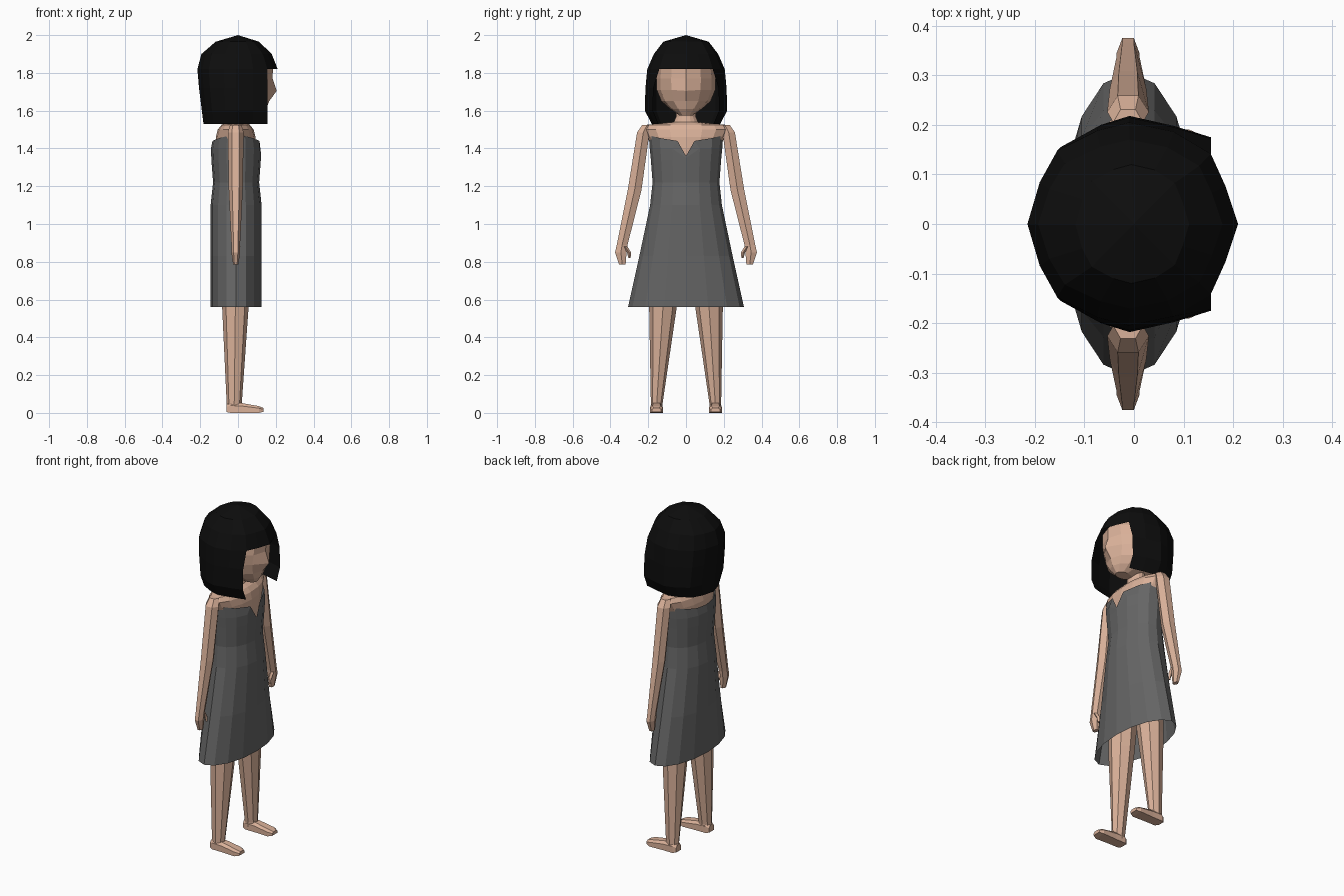
import bpy, bmesh
from math import cos, sin, pi


def material(name, rgb):
    m = bpy.data.materials.new(name)
    m.diffuse_color = (*rgb, 1)
    return m


SKIN = material("skin", (0.70, 0.44, 0.32))
CLOTH = material("dark_cloth", (0.13, 0.13, 0.13))
BLACK = material("black_hair", (0.004, 0.004, 0.004))


def oval(cx, cy, z, rx, ry, n):
    return [(cx + rx * cos(2 * pi * i / n), cy + ry * sin(2 * pi * i / n), z) for i in range(n)]


def loft(name, rings, mat, caps=True, mirror=False, skip=lambda r, i: False):
    """Skin consecutive rings of points with quads."""
    bm = bmesh.new()
    vs = [[bm.verts.new(p) for p in ring] for ring in rings]
    n = len(vs[0])
    for r in range(len(vs) - 1):
        for i in range(n):
            if not skip(r, i):
                j = (i + 1) % n
                bm.faces.new((vs[r][i], vs[r][j], vs[r + 1][j], vs[r + 1][i]))
    if caps:
        bm.faces.new(vs[0][::-1])
        bm.faces.new(vs[-1])
    bmesh.ops.delete(bm, geom=[v for v in bm.verts if not v.link_faces], context='VERTS')
    bmesh.ops.remove_doubles(bm, verts=bm.verts[:], dist=1e-4)
    bmesh.ops.recalc_face_normals(bm, faces=bm.faces[:])
    me = bpy.data.meshes.new(name)
    bm.to_mesh(me)
    bm.free()
    me.materials.append(mat)
    ob = bpy.data.objects.new(name, me)
    bpy.context.collection.objects.link(ob)
    if mirror:
        mod = ob.modifiers.new("mirror", 'MIRROR')
        mod.use_axis = (False, True, False)
    return ob


# Torso, shoulders and neck
loft("torso_and_neck", [oval(-0.012, 0, z, rx, ry, 16) for z, rx, ry in [
    (0.85, 0.10, 0.17), (1.20, 0.10, 0.15), (1.40, 0.108, 0.175), (1.46, 0.105, 0.205),
    (1.50, 0.095, 0.225), (1.525, 0.075, 0.21), (1.54, 0.05, 0.065), (1.57, 0.045, 0.052),
    (1.66, 0.045, 0.055)]], SKIN)

# Head with a pointed nose on the front vertex
head = [oval(cx, 0, z, rx, ry, 12) for z, cx, rx, ry in [
    (1.575, 0.075, 0.05, 0.035), (1.61, 0.045, 0.105, 0.085), (1.65, 0.01, 0.155, 0.13),
    (1.71, 0, 0.172, 0.155), (1.77, 0, 0.183, 0.157), (1.83, 0, 0.185, 0.15), (1.91, 0, 0.13, 0.11)]]
head[3][0] = (0.205, 0, 1.705)
loft("head", head, SKIN)

# Bob hair: closed cap above, open in front of the face
half = [(-.215, 0), (-.19, .09), (-.155, .157), (-.075, .2), (-.01, .218),
        (.08, .198), (.155, .175), (.185, .08), (.21, 0)]
hair = []
for z, back, front, side in [(1.53, .85, 1, .83), (1.60, .89, 1, 1), (1.72, .96, 1, .985),
                             (1.82, 1, 1, .94), (1.90, .90, .85, .78), (1.965, .55, .53, .55),
                             (2.0, 0, 0, 0)]:
    pts = []
    for k, (x, y) in enumerate(half):
        trim = 0.86 if k == 6 and z > 1.8 else 1
        pts.append((x * (back if x < 0 else front), y * side * trim, z))
    hair.append(pts + [(x, -y, zz) for x, y, zz in pts[-2:0:-1]])
loft("bob_hair", hair, BLACK, caps=False, skip=lambda r, i: r < 3 and 6 <= i <= 9)

# Strapless dress with a notched neckline
dress = [oval(-0.01, 0, z, rx, ry, 16) for z, rx, ry in [
    (0.56, 0.135, 0.307), (0.83, 0.135, 0.247), (1.10, 0.135, 0.19), (1.22, 0.122, 0.177),
    (1.34, 0.131, 0.186), (1.40, 0.133, 0.192), (1.45, 0.125, 0.197)]]
dress[-1] = [(x, y, 1.44 + 0.03 * (abs(y) / 0.197) ** 2) for x, y, z in dress[-1]]
dress[-2][0] = (0.123, 0, 1.35)
dress[-1][0] = (0.123, 0, 1.36)
for i, s in ((1, 1), (15, -1)):
    dress[-1][i] = (0.114, s * 0.045, 1.44)
loft("dress", dress, CLOTH, caps=False)

# Arms and hands
loft("arms", [oval(-0.012, y, z, rx, ry, 6) for z, y, rx, ry in [
    (1.525, 0.205, 0.03, 0.03), (1.485, 0.226, 0.042, 0.038), (1.18, 0.272, 0.037, 0.042),
    (0.89, 0.338, 0.023, 0.033), (0.85, 0.345, 0.023, 0.035), (0.785, 0.337, 0.014, 0.02)]],
     SKIN, mirror=True)
loft("thumbs", [oval(0.0, y, z, r, r, 4) for z, y, r in [
    (0.88, 0.322, 0.012), (0.85, 0.302, 0.011), (0.82, 0.299, 0.006)]], SKIN, mirror=True)

# Legs
loft("legs", [oval(x, y, z, rx, ry, 8) for z, x, y, rx, ry in [
    (0.95, -0.012, 0.09, 0.09, 0.085), (0.56, -0.014, 0.122, 0.07, 0.073),
    (0.05, -0.02, 0.155, 0.04, 0.031), (0.02, -0.02, 0.155, 0.04, 0.031)]], SKIN, mirror=True)

# Feet
feet = []
for x, w, low, high in [(-0.06, 0.022, 0.004, 0.045), (-0.04, 0.031, 0, 0.055),
                        (0.02, 0.031, 0, 0.052), (0.11, 0.035, 0, 0.036), (0.135, 0.024, 0.006, 0.026)]:
    feet.append([(x, 0.156 - w, low), (x, 0.156 + w, low), (x, 0.156 + w, high * 0.7),
                 (x, 0.156 + w * 0.6, high), (x, 0.156 - w * 0.6, high), (x, 0.156 - w, high * 0.7)])
loft("feet", feet, SKIN, mirror=True)
